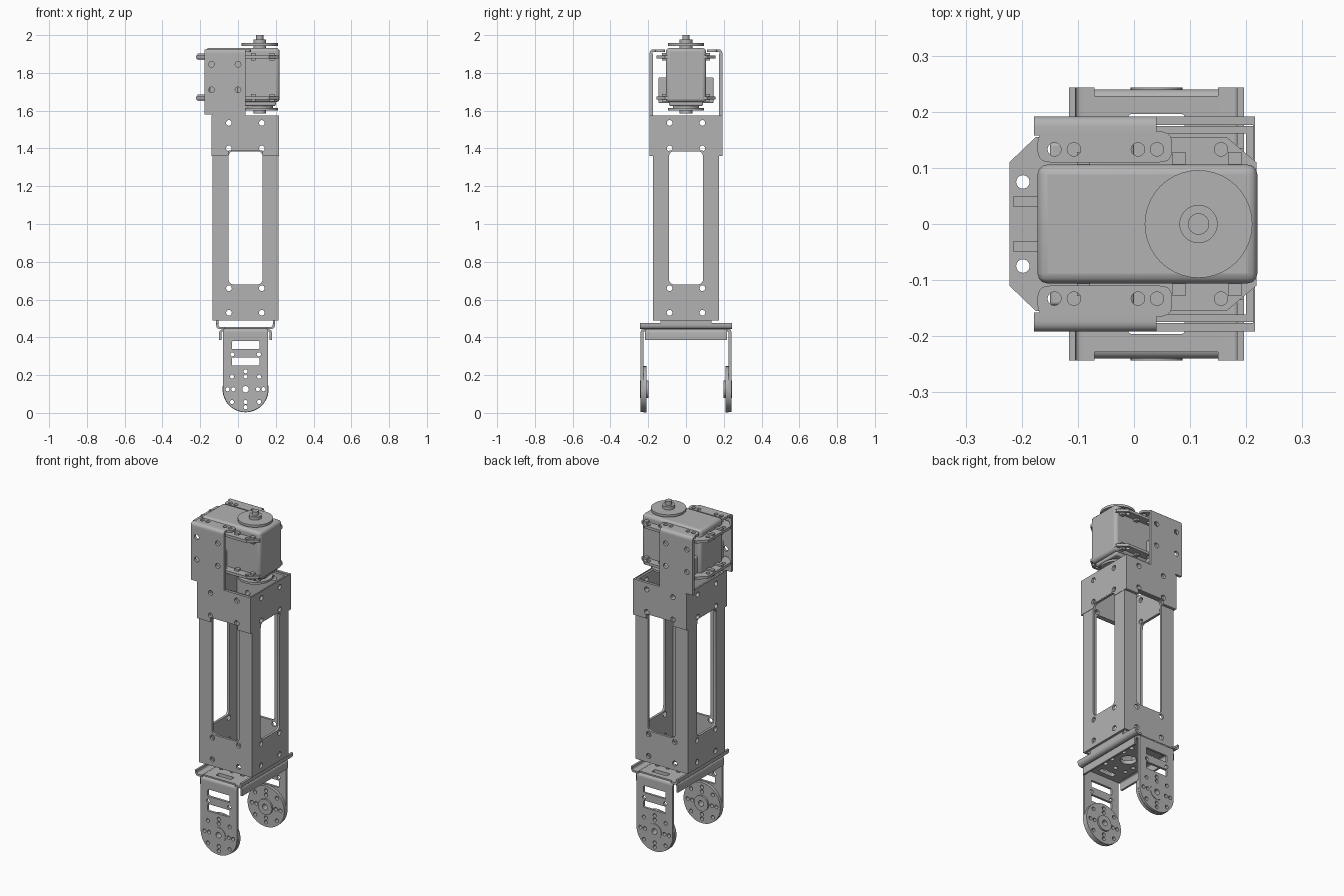
import bpy
import math
from mathutils import Matrix, Vector

cube = bpy.data.objects.get("Cube")
if cube:
    bpy.data.objects.remove(cube, do_unlink=True)

grey = bpy.data.materials.new("metal_grey")
grey.use_nodes = True
colour = (0.45, 0.45, 0.45, 1)
grey.diffuse_color = colour
grey.node_tree.nodes["Principled BSDF"].inputs["Base Color"].default_value = colour

# Sheet axes: the drawing plane (u, v) and the thickness direction
AXES = {
    "X": Matrix(((0, 0, 1), (1, 0, 0), (0, 1, 0))).to_4x4(),
    "Y": Matrix(((1, 0, 0), (0, 0, -1), (0, 1, 0))).to_4x4(),
    "Z": Matrix.Identity(4),
}
CX = 0.04      # centre line of the column
T = 0.014      # sheet thickness


def circle(u, v, r, n=24):
    return [(u + r * math.cos(math.tau * i / n), v + r * math.sin(math.tau * i / n)) for i in range(n)]


def fillet(pts, r, closed=True):
    """Round the corners of a polygon or an open path."""
    pts = [Vector(p) for p in pts]
    out = []
    for i, p in enumerate(pts):
        if not closed and i in (0, len(pts) - 1):
            out.append(p)
            continue
        a = p + (pts[i - 1] - p).normalized() * r
        b = p + (pts[(i + 1) % len(pts)] - p).normalized() * r
        for k in range(6):
            t = k / 5
            out.append(a * (1 - t) ** 2 + p * 2 * t * (1 - t) + b * t * t)
    return out


def rect(u0, u1, v0, v1, r=0):
    pts = [(u0, v0), (u1, v0), (u1, v1), (u0, v1)]
    return fillet(pts, r) if r else pts


def sheet(name, axis, lo, hi, outline, holes=()):
    """Flat part with cut-outs, lying between two positions on an axis."""
    crv = bpy.data.curves.new(name, "CURVE")
    crv.dimensions = "2D"
    crv.fill_mode = "BOTH"
    crv.extrude = abs(hi - lo) / 2
    for loop in (outline, *holes):
        sp = crv.splines.new("POLY")
        sp.points.add(len(loop) - 1)
        for pt, p in zip(sp.points, loop):
            pt.co = (p[0], p[1], 0, 1)
        sp.use_cyclic_u = True
    tmp = bpy.data.objects.new(name + "_path", crv)
    bpy.context.collection.objects.link(tmp)
    dg = bpy.context.evaluated_depsgraph_get()
    mesh = bpy.data.meshes.new_from_object(tmp.evaluated_get(dg))
    bpy.data.objects.remove(tmp, do_unlink=True)
    offset = Vector((0, 0, 0))
    offset["XYZ".index(axis)] = (lo + hi) / 2
    mesh.transform(Matrix.Translation(offset) @ AXES[axis])
    return finish(name, mesh)


def finish(name, mesh):
    mesh.materials.clear()
    mesh.materials.append(grey)
    ob = bpy.data.objects.new(name, mesh)
    bpy.context.collection.objects.link(ob)
    bpy.ops.object.select_all(action="DESELECT")
    ob.select_set(True)
    bpy.context.view_layer.objects.active = ob
    bpy.ops.object.shade_smooth_by_angle(angle=math.radians(35))
    return ob


def bent(name, axis, lo, hi, path, r=0.012, t=T):
    """Folded strip that follows an open path."""
    path = fillet(path, r, False)
    left, right = [], []
    for i, p in enumerate(path):
        d = (path[min(i + 1, len(path) - 1)] - path[max(i - 1, 0)]).normalized() * t / 2
        left.append(p + Vector((-d.y, d.x)))
        right.append(p - Vector((-d.y, d.x)))
    return sheet(name, axis, lo, hi, left + right[::-1])


def block(name, x, y, z, bevel=0.0):
    bpy.ops.mesh.primitive_cube_add(size=1)
    ob = bpy.context.object
    ob.name = name
    ob.data.transform(Matrix.LocRotScale(
        [(a + b) / 2 for a, b in (x, y, z)], None, [b - a for a, b in (x, y, z)]))
    ob.data.materials.append(grey)
    if bevel:
        mod = ob.modifiers.new("round", "BEVEL")
        mod.width, mod.segments = bevel, 3
        bpy.ops.object.shade_smooth_by_angle(angle=math.radians(35))
    return ob


def dots(us, vs, r=0.015):
    return [circle(u, v, r) for u in us for v in vs]


# Column: four windowed walls and the sleeve around their top
LOW, HIGH = (0.53, 0.66), (1.40, 1.535)
XH, YH = (-0.048, 0.126), (-0.087, 0.087)
for s, side in ((-1, "front"), (1, "back")):
    sheet(f"column_{side}_wall", "Y", s * 0.175, s * (0.175 - T), rect(-0.135, 0.214, 0.49, 1.57),
          [rect(-0.05, 0.13, 0.68, 1.385, 0.03)] + dots(XH, LOW + HIGH))
    outline = [(-0.135, 1.36), (-0.05, 1.36), (-0.05, 1.388), (0.13, 1.388), (0.13, 1.36), (0.214, 1.36),
               (0.214, 1.575), (0.04, 1.575), (0.04, 1.9), (-0.178, 1.9), (-0.178, 1.58), (-0.135, 1.58)]
    sheet(f"sleeve_{side}", "Y", s * 0.192, s * 0.176, outline,
          dots(XH, HIGH) + dots((-0.14, 0), (1.71, 1.845)))
    # Folded lip that holds the motor
    bent(f"motor_lip_bend_{side}", "X", -0.178, 0.04,
         [(s * 0.185, 1.895), (s * 0.185, 1.918), (s * 0.158, 1.918)])
    v = sorted((s * 0.165, s * 0.11))
    sheet(f"motor_lip_{side}", "Z", 1.911, 1.925, rect(-0.172, 0.068, *v, 0.022),
          dots((-0.142, -0.107, 0.007, 0.041), (s * 0.133,), 0.012))

for x0, side in ((-0.135, "right"), (0.214 - T, "left")):
    sheet(f"column_{side}_wall", "X", x0, x0 + T, rect(-0.175, 0.175, 0.49, 1.57),
          [rect(-0.09, 0.09, 0.68, 1.385, 0.03)] + dots(YH, LOW + HIGH))
    x1 = -0.139 if x0 < 0 else 0.212
    sheet(f"sleeve_{side}", "X", x1, x1 + 0.004,
          [(-0.192, 1.36), (-0.09, 1.36), (-0.09, 1.388), (0.09, 1.388), (0.09, 1.36), (0.192, 1.36),
           (0.192, 1.575), (-0.192, 1.575)], dots(YH, HIGH))

# Base plate with folded edges
slots = [rect(CX - 0.05, CX + 0.05, v - 0.016, v + 0.016, 0.006) for v in (-0.18, 0.18)]
sheet("base_plate", "Z", 0.432, 0.454, rect(-0.075, 0.155, -0.228, 0.228),
      slots + [circle(CX, 0, 0.045)] + dots((CX - 0.07, CX, CX + 0.07), (-0.11, 0.11), 0.013)
      + dots((CX - 0.075, CX + 0.075), (-0.05, 0.05), 0.013))
for s, side in ((-1, "right"), (1, "left")):
    bent(f"base_upper_edge_{side}", "Y", -0.243, 0.243,
         [(CX + s * 0.11, 0.449), (CX + s * 0.15, 0.449), (CX + s * 0.15, 0.476)], 0.018, 0.012)
    bent(f"base_lower_edge_{side}", "Y", -0.218, 0.218,
         [(CX + s * 0.11, 0.437), (CX + s * 0.134, 0.437), (CX + s * 0.134, 0.386)], 0.016, 0.012)
    x = CX + s * 0.15
    block(f"base_tongue_{side}", (x - 0.006, x + 0.006), (-0.135, 0.135), (0.47, 0.51))

# Fork arms with round output discs
HZ = 0.125
ring = [circle(CX + 0.072 * u, HZ + 0.067 * v, 0.011, 16) for u in (-1, 1) for v in (-1, 1)]
ring += [circle(CX + u, HZ, 0.011, 16) for u in (-0.095, -0.065, 0.065, 0.095)]
ring += [circle(CX, HZ + v, 0.011, 16) for v in (-0.095, -0.068, 0.068, 0.095)]
arc = [(CX - 0.12 * math.cos(math.pi * i / 24), HZ - 0.12 * math.sin(math.pi * i / 24)) for i in range(25)]
for s, side in ((-1, "front"), (1, "back")):
    sheet(f"fork_arm_{side}", "Y", s * 0.24, s * 0.226, arc + [(CX + 0.12, 0.425), (CX - 0.12, 0.425)],
          [rect(CX - 0.073, CX + 0.073, z, z + 0.042, 0.006) for z in (0.25, 0.338)]
          + dots((CX - 0.07, CX + 0.07), (0.31,), 0.011) + ring + [circle(CX, HZ, 0.04)])
    bent(f"fork_bend_{side}", "X", CX - 0.12, CX + 0.12,
         [(s * 0.233, 0.42), (s * 0.233, 0.44), (s * 0.21, 0.44)])
    sheet(f"output_disc_{side}", "Y", s * 0.226, s * 0.208, circle(CX, HZ, 0.122, 48),
          ring + [circle(CX, HZ, 0.03)])
    sheet(f"output_hub_{side}", "Y", s * 0.243, s * 0.198, circle(CX, HZ, 0.046, 32),
          [circle(CX, HZ, 0.017)])

# Motor case with mounting ears
block("motor_case", (-0.172, 0.22), (-0.106, 0.106), (1.645, 1.932), 0.018)
block("motor_case_foot", (-0.155, 0.2), (-0.09, 0.09), (1.625, 1.65), 0.008)
ear = [(-0.222, -0.11), (-0.175, -0.155), (0.165, -0.155), (0.218, -0.11)]
ear += [(x, -y) for x, y in reversed(ear)]
for z, level in ((1.885, "upper"), (1.668, "lower")):
    sheet(f"motor_ear_{level}", "Z", z - 0.008, z + 0.008, ear,
          dots((-0.198,), (-0.075, 0.075), 0.012) + dots((-0.142, 0.007, 0.155), (-0.133, 0.133), 0.012))
    for s, side in ((-1, "front"), (1, "back")):
        for i, x in enumerate((-0.09, 0.08, 0.18)):
            y = sorted((s * 0.1, s * 0.128))
            block(f"motor_ear_rib_{level}_{side}_{i}", (x - 0.012, x + 0.012), y, (z - 0.02, z + 0.02))
        block(f"motor_end_rib_{level}_{side}", (-0.215, -0.17), (s * 0.04 - 0.01, s * 0.04 + 0.01),
              (z - 0.018, z + 0.018))
block("motor_side_housing", (-0.15, 0.0), (-0.145, 0.145), (1.64, 1.775), 0.006)

# Motor shaft discs: radius, bottom and top
AX = 0.115
for name, r, lo, hi in (("top_disc", 0.096, 1.943, 1.957), ("top_hub", 0.034, 1.925, 1.976),
                        ("top_shaft", 0.019, 1.97, 2.0), ("bottom_disc", 0.096, 1.6, 1.613),
                        ("bottom_boss", 0.07, 1.61, 1.632), ("bottom_hub", 0.034, 1.585, 1.605)):
    sheet(name, "Z", lo, hi, circle(AX, 0, r, 40))
